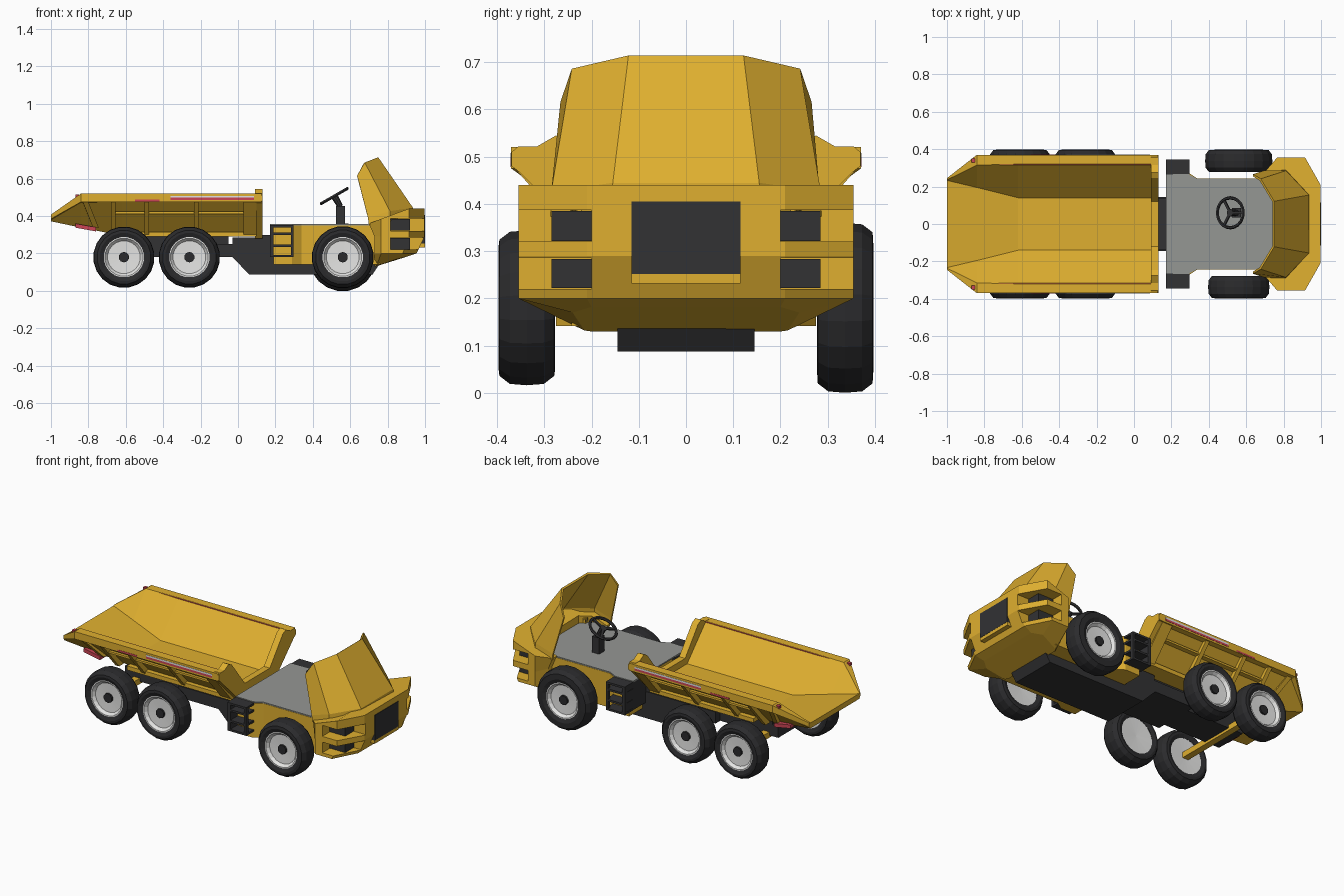
import bpy, bmesh, math
from mathutils import Vector, Matrix

if "Cube" in bpy.data.objects:
    bpy.data.objects.remove(bpy.data.objects["Cube"])


def material(name, r, g, b):
    m = bpy.data.materials.new(name)
    m.diffuse_color = (r, g, b, 1)
    m.use_nodes = True
    m.node_tree.nodes["Principled BSDF"].inputs["Base Color"].default_value = m.diffuse_color
    return m


YELLOW = material("yellow paint", 0.74, 0.43, 0.029)
DARK = material("dark metal", 0.032, 0.032, 0.034)
RUBBER = material("tyre rubber", 0.024, 0.024, 0.026)
GREY = material("deck grey", 0.3, 0.31, 0.295)
RIM = material("light rim", 0.78, 0.78, 0.77)
RED = material("reflector red", 0.6, 0.06, 0.09)


def make(name, bm, mat):
    bmesh.ops.remove_doubles(bm, verts=bm.verts, dist=0.0002)
    bmesh.ops.recalc_face_normals(bm, faces=bm.faces)
    me = bpy.data.meshes.new(name)
    bm.to_mesh(me)
    bm.free()
    if mat:
        me.materials.append(mat)
    ob = bpy.data.objects.new(name, me)
    bpy.context.collection.objects.link(ob)
    return ob


def add_box(bm, x0, x1, y0, y1, z0, z1):
    m = Matrix.LocRotScale(Vector(((x0 + x1) / 2, (y0 + y1) / 2, (z0 + z1) / 2)), None,
                           Vector((abs(x1 - x0), abs(y1 - y0), abs(z1 - z0))))
    bmesh.ops.create_cube(bm, size=1, matrix=m)


def boxes(name, mat, *dims):
    bm = bmesh.new()
    for d in dims:
        add_box(bm, *d)
    return make(name, bm, mat)


def add_loft(bm, rings, closed=True, caps=True):
    vs = [[bm.verts.new(p) for p in r] for r in rings]
    n = len(rings[0])
    for a, b in zip(vs, vs[1:]):
        for i in range(n if closed else n - 1):
            j = (i + 1) % n
            bm.faces.new((a[i], a[j], b[j], b[i]))
    if caps:
        bm.faces.new(vs[0])
        bm.faces.new(vs[-1])


def loft(name, mat, rings, closed=True, caps=True):
    bm = bmesh.new()
    add_loft(bm, rings, closed, caps)
    return make(name, bm, mat)


def mirrored(half):
    # whole outline from its +y half
    return list(half) + [(x, -y, z) for x, y, z in reversed(half)]


def lathe(name, mat, profile, centre, side, n=20):
    # profile of (radius, distance outward) turned about the y axis
    cx, cy, cz = centre
    rings = []
    for k in range(n):
        a = 2 * math.pi * (k + 0.5) / n
        rings.append([(cx + r * math.cos(a), cy + side * w, cz + r * math.sin(a)) for r, w in profile])
    return loft(name, mat, rings + [rings[0]], closed=False, caps=False)


# wheels
def wheel(name, x, side, r):
    c = (x, side * 0.337, 0.18)
    lathe(name + "_tyre", RUBBER, [(0.108, -0.052), (0.13, -0.06), (r - 0.02, -0.058), (r - 0.003, -0.036),
          (r, 0), (r - 0.003, 0.036), (r - 0.02, 0.058), (0.13, 0.06), (0.106, 0.05)], c, side)
    lathe(name + "_rim", RIM, [(0.0001, -0.045), (0.109, -0.05), (0.109, 0.051), (0.102, 0.051),
          (0.088, 0.034), (0.0001, 0.03)], c, side)
    lathe(name + "_hub", RUBBER, [(0.028, 0.025), (0.028, 0.043), (0.0001, 0.043)], c, side, 10)


for side, label in ((-1, "right"), (1, "left")):
    wheel("rear_wheel_" + label, -0.61, side, 0.164)
    wheel("middle_wheel_" + label, -0.26, side, 0.164)
    wheel("front_wheel_" + label, 0.56, side, 0.182 if side > 0 else 0.166)
boxes("rear_axle", YELLOW, (-0.63, -0.59, -0.29, 0.29, 0.165, 0.2))

# chassis
side_outline = [(-0.3, 0.25), (0.14, 0.25), (0.72, 0.2), (0.76, 0.15), (0.72, 0.088), (0.06, 0.088),
                (-0.03, 0.18), (-0.3, 0.18)]
loft("chassis_frame", DARK, [[(x, y, z) for x, z in side_outline] for y in (-0.145, 0.145)])
boxes("rear_frame", DARK, (-0.69, -0.29, -0.1, 0.1, 0.18, 0.25), (-0.65, -0.05, -0.1, 0.1, 0.24, 0.3))
boxes("pivot_block", DARK, (-0.03, 0.14, -0.14, 0.14, 0.24, 0.285), (0.13, 0.2, -0.14, 0.14, 0.13, 0.3))

# dump bed trough
stations = [
    (0.125, (0.14, 0.33), (0.32, 0.52), (0.37, 0.52), (0.37, 0.475), (0.335, 0.475), (0.16, 0.29)),
    (-0.62, (0.14, 0.33), (0.32, 0.52), (0.37, 0.52), (0.37, 0.475), (0.335, 0.475), (0.16, 0.295)),
    (-0.84, (0.195, 0.373), (0.315, 0.52), (0.37, 0.52), (0.37, 0.475), (0.335, 0.473), (0.2, 0.338)),
    (-1.0, (0.233, 0.404), (0.236, 0.408), (0.245, 0.408), (0.245, 0.385), (0.243, 0.38), (0.235, 0.372))]
loft("dump_bed", YELLOW, [mirrored([(s[0], y, z) for y, z in s[1:]]) for s in stations])

# raised front lip of the bed
lip = [(0.12, 0.37), (0.245, 0.53), (0.275, 0.545), (0.315, 0.522), (0.355, 0.522), (0.369, 0.51),
       (0.369, 0.48), (0.35, 0.465), (0.165, 0.28)]
loft("bed_front_lip", YELLOW, [mirrored([(x, y, z) for y, z in lip]) for x in (0.09, 0.13)])

# ribs and rails on the sloping outer walls
bm = bmesh.new()
for s in (-1, 1):
    for x0, x1 in ((0.03, 0.1), (-0.235, -0.21), (-0.5, -0.475), (-0.68, -0.655)):
        prof = [(0.33, 0.48), (0.363, 0.476), (0.205, 0.295), (0.16, 0.295)]
        add_loft(bm, [[(x, s * y, z) for y, z in prof] for x in (x0, x1)])
    slant = [(0.31, 0.473), (0.352, 0.476), (0.225, 0.335), (0.18, 0.335)]
    add_loft(bm, [[(x + (z - 0.475) * -0.4 - 0.13, s * y, z) for y, z in slant] for x in (-0.7, -0.67)])
    add_box(bm, -0.66, 0.05, s * 0.25, s * 0.303, 0.412, 0.424)
    add_box(bm, -0.6, 0.1, s * 0.15, s * 0.21, 0.29, 0.315)
make("bed_ribs", bm, YELLOW)

# red and white marker strips along the rims, red patches under the tail
bm, white = bmesh.new(), bmesh.new()
for s in (-1, 1):
    add_box(bm, -0.36, 0.085, s * 0.368, s * 0.3715, 0.486, 0.498)
    add_box(bm, -0.55, -0.42, s * 0.368, s * 0.3715, 0.478, 0.488)
    add_box(white, -0.36, 0.085, s * 0.368, s * 0.3715, 0.498, 0.508)
    add_box(bm, -0.75, 0.09, s * 0.3155, s * 0.322, 0.511, 0.519)
    add_box(bm, -0.87, -0.85, s * 0.33, s * 0.35, 0.5, 0.515)
    add_loft(bm, [[(x, s * y, z + h) for y, h in ((0.14, 0.01), (0.14, -0.007), (0.24, -0.007), (0.24, 0.015))]
                  for x, z in ((-0.76, 0.325), (-0.87, 0.345))])
make("red_markers", bm, RED)
make("white_markers", white, RIM)

# tractor body and deck
plan = [(0.19, 0.275), (0.29, 0.275), (0.34, 0.242), (0.76, 0.242)]
loft("tractor_body", YELLOW, [mirrored([(x, y, z) for x, y in plan]) for z in (0.142, 0.35)])
deck = [(0.17, 0.265), (0.29, 0.268), (0.34, 0.24), (0.86, 0.24)]
loft("deck_floor", GREY, [mirrored([(x, y, z) for x, y in deck]) for z in (0.349, 0.357)])

# ladders
bm = bmesh.new()
for s in (-1, 1):
    for x in (0.17, 0.283):
        add_box(bm, x, x + 0.014, s * 0.325, s * 0.345, 0.18, 0.352)
    for z in (0.18, 0.235, 0.3, 0.34):
        add_box(bm, 0.17, 0.297, s * 0.265, s * 0.345, z, z + 0.012)
    add_box(bm, 0.172, 0.19, s * 0.14, s * 0.345, 0.18, 0.35)
make("ladders", bm, DARK)

# nose, cut for the lamp slots and the foot well
nose = loft("nose", YELLOW, [
    mirrored([(0.997, 0.21, 0.44), (0.915, 0.355, 0.44), (0.765, 0.355, 0.385), (0.70, 0.28, 0.36)]),
    mirrored([(0.997, 0.21, 0.29), (0.915, 0.355, 0.29), (0.765, 0.355, 0.29), (0.73, 0.28, 0.29)]),
    mirrored([(0.955, 0.21, 0.2), (0.88, 0.355, 0.2), (0.765, 0.355, 0.2), (0.73, 0.28, 0.2)]),
    mirrored([(0.9, 0.2, 0.182), (0.85, 0.24, 0.17), (0.74, 0.215, 0.132), (0.73, 0.2, 0.13)])])
bm = bmesh.new()
for s in (-1, 1):
    for z0, z1 in ((0.22, 0.285), (0.32, 0.387)):
        add_box(bm, 0.815, 1.1, s * 0.2, s * 0.42, z0, z1)
add_loft(bm, [mirrored([(x, y, z) for x, y in ((0.6, 0.239), (0.8, 0.239), (0.85, 0.18))]) for z in (0.354, 0.6)])
cutter = make("nose_cutter", bm, None)
cutter.hide_render = True
cutter.hide_viewport = True
cut = nose.modifiers.new("slots", 'BOOLEAN')
cut.operation = 'DIFFERENCE'
cut.object = cutter
cut.solver = 'EXACT'
bm = bmesh.new()
for s in (-1, 1):
    for z0, z1 in ((0.222, 0.283), (0.322, 0.385)):
        add_box(bm, 0.815, 0.92, s * 0.2, s * 0.285, z0, z1)
make("lamps", bm, DARK)
boxes("grille", DARK, (0.97, 1.0, -0.115, 0.115, 0.252, 0.405))
boxes("grille_sill", YELLOW, (0.95, 0.999, -0.115, 0.115, 0.232, 0.256))

# upright hollow windscreen cowl with a skirt down to the nose
skirt = [(0.70, 0.28, 0.35), (0.81, 0.285, 0.372), (0.93, 0.155, 0.41)]
low = [(0.695, 0.28, 0.39), (0.81, 0.28, 0.425), (0.93, 0.153, 0.443)]
top = [(0.637, 0.26, 0.615), (0.675, 0.237, 0.684), (0.745, 0.12, 0.711)]
cowl = loft("cowl", YELLOW, [mirrored(skirt), mirrored(low), mirrored(top)], closed=False, caps=False)
thick = cowl.modifiers.new("thickness", 'SOLIDIFY')
thick.thickness = 0.012
thick.offset = 0

# steering wheel and column
boxes("steering_column", DARK, (0.525, 0.572, 0.035, 0.085, 0.35, 0.455))
n_seg, n_tube = 20, 6
tilt = Matrix.Translation((0.515, 0.06, 0.507)) @ Matrix.Rotation(math.radians(-30), 4, 'Y')
rings = []
for k in range(n_seg + 1):
    a = 2 * math.pi * k / n_seg
    rings.append([tilt @ Vector(((0.08 + 0.009 * math.cos(b)) * math.cos(a),
                  (0.08 + 0.009 * math.cos(b)) * math.sin(a), 0.009 * math.sin(b)))
                  for b in [2 * math.pi * t / n_tube for t in range(n_tube)]])
loft("steering_wheel", DARK, rings, caps=False)
bm = bmesh.new()
for k in range(3):
    m = tilt @ Matrix.Rotation(math.radians(120 * k), 4, 'Z') @ Matrix.Translation((0.04, 0, 0))
    bmesh.ops.create_cube(bm, size=1, matrix=m @ Matrix.Diagonal((0.08, 0.014, 0.01, 1)))
m = tilt @ Matrix.Translation((0, 0, -0.03))
bmesh.ops.create_cone(bm, cap_ends=True, segments=10, radius1=0.016, radius2=0.02, depth=0.07, matrix=m)
make("steering_spokes", bm, DARK)
